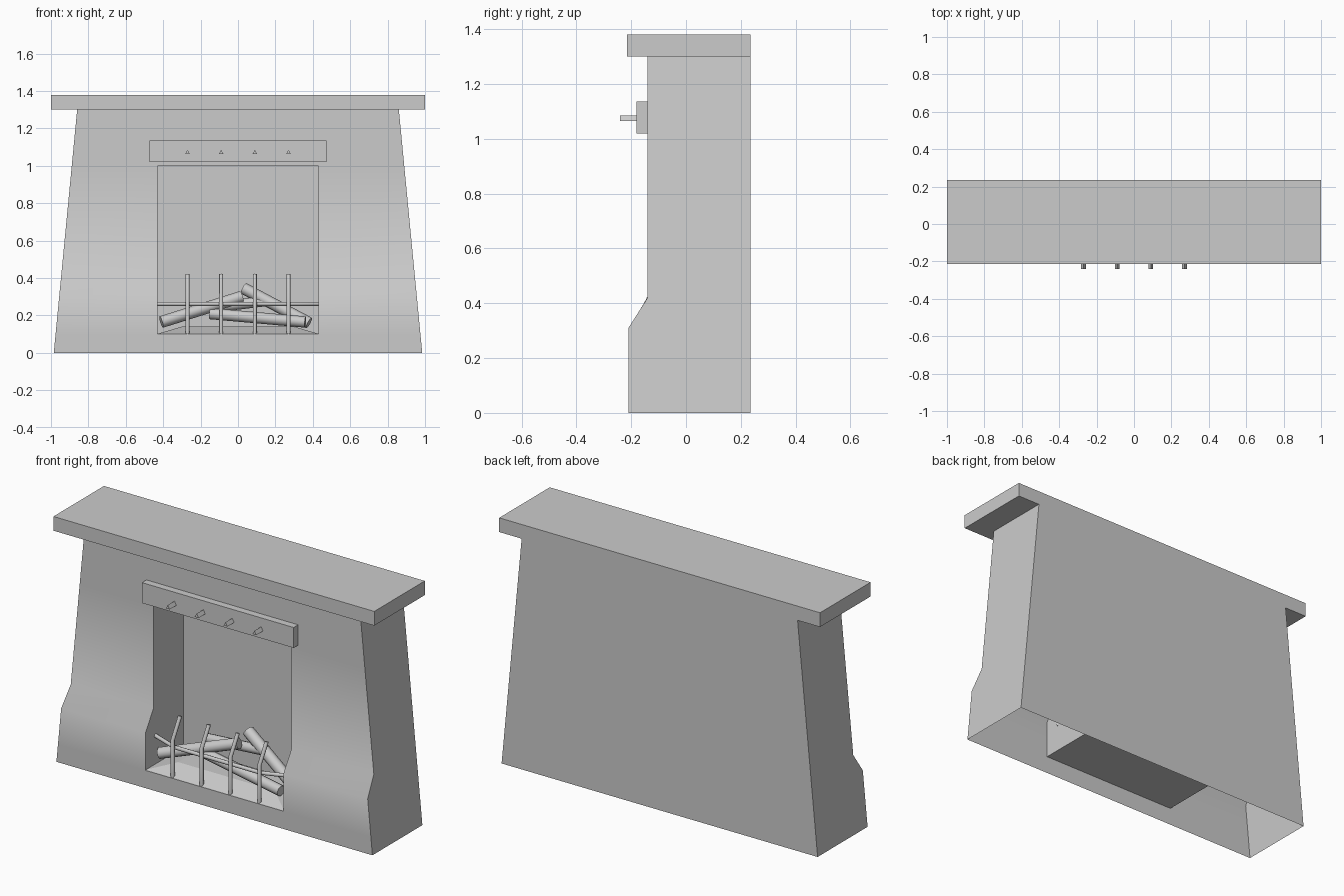
import bpy, bmesh, math
from mathutils import Vector

if "Cube" in bpy.data.objects:
    bpy.data.objects.remove(bpy.data.objects["Cube"])

stone = bpy.data.materials.new("plain_grey")
stone.use_nodes = True
stone.diffuse_color = (0.6, 0.6, 0.6, 1)
stone.node_tree.nodes["Principled BSDF"].inputs["Base Color"].default_value = (0.6, 0.6, 0.6, 1)


def finish(name, bm, smooth=None):
    bmesh.ops.recalc_face_normals(bm, faces=bm.faces)
    mesh = bpy.data.meshes.new(name)
    bm.to_mesh(mesh)
    bm.free()
    obj = bpy.data.objects.new(name, mesh)
    bpy.context.collection.objects.link(obj)
    mesh.materials.append(stone)
    if smooth:
        bpy.ops.object.select_all(action='DESELECT')
        obj.select_set(True)
        bpy.context.view_layer.objects.active = obj
        bpy.ops.object.shade_smooth_by_angle(angle=math.radians(smooth))
    return obj


def box(name, low, high):
    bm = bmesh.new()
    bmesh.ops.create_cube(bm, size=1)
    for v in bm.verts:
        v.co = [l + (c + 0.5) * (h - l) for c, l, h in zip(v.co, low, high)]
    return finish(name, bm)


def rod(name, points, radius, sides=8, spin=0.0, smooth=50):
    """Round bar swept along a short path."""
    bm = bmesh.new()
    pts = [Vector(p) for p in points]
    rings = []
    for i, p in enumerate(pts):
        along = (pts[min(i + 1, len(pts) - 1)] - pts[max(i - 1, 0)]).normalized()
        ref = Vector((0, 0, 1)) if abs(along.z) < 0.7 else Vector((0, 1, 0))
        u = along.cross(ref).normalized()
        w = u.cross(along)
        angles = [spin + math.tau * k / sides for k in range(sides)]
        rings.append([bm.verts.new(p + radius * (u * math.cos(a) + w * math.sin(a))) for a in angles])
    for a, b in zip(rings, rings[1:]):
        for k in range(sides):
            n = (k + 1) % sides
            bm.faces.new((a[k], a[n], b[n], b[k]))
    bm.faces.new(rings[0])
    bm.faces.new(rings[-1])
    return finish(name, bm, smooth)


# Chimney breast: tapered front with a hearth opening, hollow underneath
BACK, FIREBOX_BACK, OPEN = 0.235, 0.13, 0.43
profile = [(0, -0.21), (0.1, -0.21), (0.31, -0.21), (0.42, -0.14), (1.0, -0.14), (1.3, -0.14)]
bm = bmesh.new()
rows = []
for z, y in profile:
    half = 0.985 - 0.125 * z / 1.3
    rows.append([bm.verts.new((x, y, z)) for x in (-half, -OPEN, OPEN, half)])
for r in range(len(rows) - 1):
    for c in range(3):
        if c == 1 and 1 <= r <= 3:
            continue
        bm.faces.new((rows[r][c], rows[r][c + 1], rows[r + 1][c + 1], rows[r + 1][c]))
border = [e for e in bm.edges if e.is_boundary]
hole = [e for e in border if all(abs(v.co.x) < 0.5 and 0.05 < v.co.z < 1.1 for v in e.verts)]
outer = [e for e in border if e not in hole and max(v.co.z for v in e.verts) > 0.01]
for edges, depth in ((hole, FIREBOX_BACK), (outer, BACK)):
    new = bmesh.ops.extrude_edge_only(bm, edges=edges)["geom"]
    verts = [g for g in new if isinstance(g, bmesh.types.BMVert)]
    for v in verts:
        v.co.y = depth
    loop = [e for e in bm.edges if all(v in verts for v in e.verts)]
    if depth == BACK:
        loop.append(bm.edges.new([v for v in verts if v.co.z < 0.01]))
    bmesh.ops.edgeloop_fill(bm, edges=loop)
finish("chimney_breast", bm, 40)

# Mantel shelf and peg rail
box("mantel_shelf", (-1, -0.215, 1.3), (1, BACK, 1.38))
box("peg_rail", (-0.473, -0.18, 1.02), (0.473, -0.135, 1.135))

# Low ash bed on the hearth floor
bm = bmesh.new()
base = [bm.verts.new(p) for p in ((-0.43, -0.205, 0.102), (0.43, -0.205, 0.102),
                                  (0.43, 0.125, 0.102), (-0.43, 0.125, 0.102))]
crest = [bm.verts.new((v.co.x * 0.7, v.co.y * 0.5, 0.14)) for v in base]
for k in range(4):
    n = (k + 1) % 4
    bm.faces.new((base[k], base[n], crest[n], crest[k]))
bm.faces.new(crest)
finish("ash_bed", bm)

# Pegs and upright grate bars share the same spacing
for i, x in enumerate((-0.27, -0.09, 0.09, 0.27), 1):
    rod(f"peg_{i}", [(x, -0.24, 1.071), (x, -0.17, 1.071)], 0.014, 3, math.pi / 2, 10)
    rod(f"grate_bar_{i}", [(x, -0.195, 0.1), (x, -0.195, 0.31), (x, -0.135, 0.41), (x, -0.132, 0.42)], 0.011)

# Cross rail bowed forward between the jambs
rod("grate_rail", [(-0.43, -0.12, 0.262), (-0.27, -0.18, 0.262),
                   (0.27, -0.18, 0.262), (0.43, -0.12, 0.262)], 0.011)

# Stacked logs
logs = [((-0.41, -0.11, 0.165), (0.02, -0.02, 0.30), 0.032),
        ((0.03, 0.05, 0.345), (0.38, -0.04, 0.16), 0.032),
        ((-0.15, -0.06, 0.21), (0.36, -0.13, 0.165), 0.03),
        ((-0.24, 0.06, 0.23), (0.17, 0.02, 0.28), 0.028)]
for i, (a, b, r) in enumerate(logs, 1):
    rod(f"log_{i}", [a, b], r, 8)
